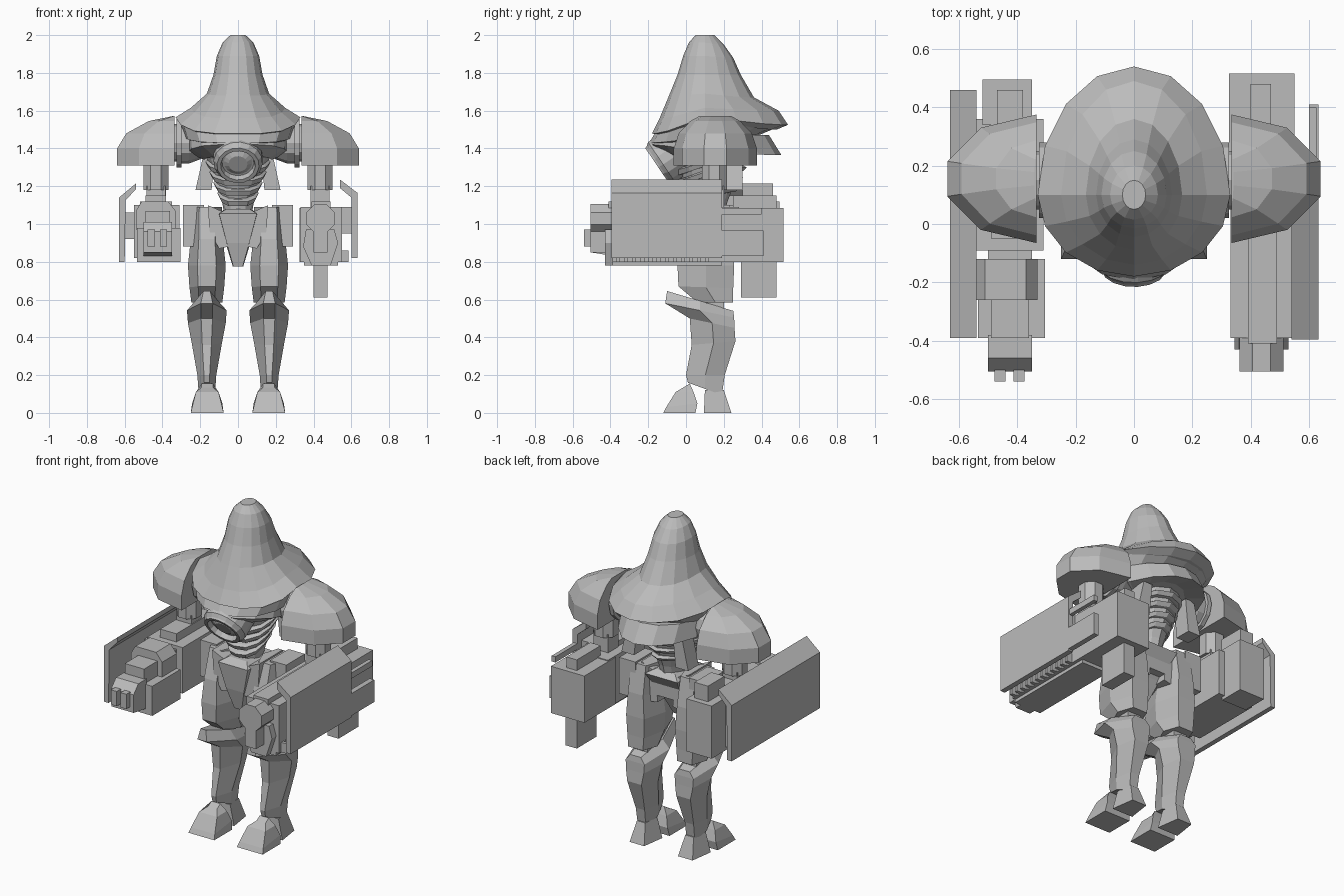
import bpy, bmesh, math
from mathutils import Vector

grey = bpy.data.materials.new("plain grey")
grey.diffuse_color = (0.5, 0.5, 0.5, 1)


def make(name, verts, faces, s=1):
    me = bpy.data.meshes.new(name)
    me.from_pydata([(x * s, y, z) for x, y, z in verts], [], faces)
    bm = bmesh.new()
    bm.from_mesh(me)
    bmesh.ops.recalc_face_normals(bm, faces=bm.faces)
    bm.to_mesh(me)
    bm.free()
    me.materials.append(grey)
    ob = bpy.data.objects.new(name, me)
    bpy.context.collection.objects.link(ob)
    return ob


def loft(name, rings, s=1):
    n = len(rings[0])
    faces = [(r * n + i, r * n + (i + 1) % n, (r + 1) * n + (i + 1) % n, (r + 1) * n + i)
             for r in range(len(rings) - 1) for i in range(n)]
    faces += [tuple(range(n)), tuple(range((len(rings) - 1) * n, len(rings) * n))]
    return make(name, [p for r in rings for p in r], faces, s)


def box(name, x0, x1, y0, y1, z0, z1, s=1):
    return loft(name, [[(x0, y0, z), (x1, y0, z), (x1, y1, z), (x0, y1, z)] for z in (z0, z1)], s)


def prism_y(name, prof, y0, y1, s=1):
    return loft(name, [[(x, y, z) for x, z in prof] for y in (y0, y1)], s)


def prism_x(name, prof, x0, x1, s=1):
    return loft(name, [[(x, y, z) for y, z in prof] for x in (x0, x1)], s)


def oval(w, yf, yb, zf, zs, zb, yc=0.1, n=16):
    """Egg-shaped ring with its own height at front, side and back."""
    out = []
    for i in range(n):
        a = 2 * math.pi * i / n
        c = math.cos(a)
        y = yc - (yc - yf) * c if c > 0 else yc - (yb - yc) * c
        z = zs + ((zf if c > 0 else zb) - zs) * min(1, abs(c) * 1.2)
        out.append((w * math.sin(a), y, z))
    return out


def limb(cx, yf, zf, yb, zb, w, front=0.3):
    """Six-sided limb section with a narrow front and back."""
    ym, zm = yf + (yb - yf) * 0.5, (zf + zb) / 2
    return [(cx - w * front, yf, zf), (cx + w * front, yf, zf), (cx + w, ym, zm),
            (cx + w * 0.6, yb, zb), (cx - w * 0.6, yb, zb), (cx - w, ym, zm)]


def tube(name, c, axis, steps, n=12, s=1):
    """Turned part: steps are (distance along axis, radius)."""
    d = Vector(axis).normalized()
    u = d.orthogonal().normalized()
    v = d.cross(u)
    rings = []
    for t, r in steps:
        rings.append([tuple(Vector(c) + d * t + u * r * math.cos(k) + v * r * math.sin(k))
                      for k in (2 * math.pi * (i + 0.5) / n for i in range(n))])
    return loft(name, rings, s)


# hood
loft("hood", [oval(*p) for p in (
    (.30, -.165, .48, 1.475, 1.55, 1.50), (.33, -.18, .54, 1.48, 1.565, 1.525),
    (.25, -.14, .49, 1.56, 1.615, 1.60), (.165, -.09, .36, 1.68, 1.69, 1.67),
    (.13, -.045, .29, 1.79, 1.79, 1.79), (.112, -.015, .25, 1.89, 1.89, 1.88),
    (.082, .015, .20, 1.96, 1.96, 1.95), (.04, .05, .15, 2.0, 2.0, 2.0))])
# collar tiers below the hood
loft("upper_collar", [oval(*p) for p in (
    (.31, -.165, .48, 1.48, 1.55, 1.51), (.285, -.195, .36, 1.43, 1.46, 1.46),
    (.2, -.1, .3, 1.42, 1.42, 1.44))])
loft("lower_collar", [oval(*p) for p in (
    (.27, -.16, .44, 1.45, 1.49, 1.47), (.265, -.195, .505, 1.42, 1.38, 1.365),
    (.18, -.12, .36, 1.36, 1.34, 1.40))])
# lens in the face
tube("lens_housing", (0, -.145, 1.315), (0, -.83, -.56),
     [(-.17, .13), (-.02, .13), (0, .115), (0.01, .112), (0.01, .092), (-.02, .085), (-.02, .075), (-.005, .05)], 16)

# torso and ribs
loft("torso", [oval(*p, n=12) for p in (
    (.07, .03, .2, 1.04, 1.04, 1.04), (.085, .02, .22, 1.12, 1.12, 1.12),
    (.12, -.02, .26, 1.22, 1.22, 1.22), (.17, -.06, .32, 1.36, 1.36, 1.40),
    (.2, -.08, .34, 1.46, 1.46, 1.46))])
for k in range(4):
    z, w = 1.14 + k * .055, .11 + k * .021
    loft("rib", [oval(w - .012, -.01 - k * .016, w + .15, z - .045, z, z + .03, n=12),
                 oval(w, -.025 - k * .016, w + .17, z - .02, z + .025, z + .05, n=12),
                 oval(w - .015, -.01 - k * .016, w + .15, z - .01, z + .035, z + .06, n=12)])

# pelvis
loft("pelvis", [[(-w, f, z), (w, f, z), (w * 1.1, b, z), (-w * 1.1, b, z)] for w, f, b, z in (
    (.025, .0, .08, .775), (.06, -.03, .14, .9), (.10, -.05, .24, 1.055), (.06, .0, .2, 1.08))])
box("hip_axle", -.2, .2, .08, .2, .92, 1.03)

for s in (1, -1):
    # hip parts
    prism_y("hip_wing", [(.07, 1.06), (.16, 1.1), (.15, .96), (.10, .87), (.05, .88)], -.02, .2, s)
    box("hip_plate", .18, .29, .05, .23, .88, 1.1, s)
    prism_y("back_panel", [(.12, 1.38), (.18, 1.38), (.225, 1.18), (.14, 1.18)], .2, .3, s)
    # legs
    loft("thigh", [limb(.165, *p, .5) for p in (
        (.02, 1.09, .22, 1.09, .08), (-.03, .92, .25, .92, .085), (-.045, .78, .255, .78, .1),
        (-.04, .67, .25, .66, .092), (.06, .585, .25, .585, .082))], s)
    box("knee_joint", .12, .21, .05, .2, .52, .62, s)
    loft("shin", [limb(.165, *p) for p in (
        (-.10, .645, .25, .54, .06), (-.11, .58, .255, .505, .105), (.02, .50, .257, .45, .10),
        (.03, .36, .262, .38, .08), (.0, .2, .205, .2, .05), (.01, .16, .19, .095, .045))], s)
    loft("toe", [[(.163 - w, f, z0), (.163 + w, f, z0), (.163 + w, b, z1), (.163 - w, b, z1)]
                 for w, f, b, z0, z1 in ((.087, -.12, .05, 0, 0), (.08, -.105, .06, .03, .05),
                                         (.06, -.055, .04, .11, .11), (.03, -.01, .02, .135, .155))], s)
    loft("heel", [[(.163 - w, f, z), (.163 + w, f, z), (.163 + w * .7, b, z), (.163 - w * .7, b, z)]
                  for w, f, b, z in ((.07, .095, .24, 0), (.04, .1, .2, .12))], s)

    # shoulder dome and joint
    base = [(0, -.22), (.19, -.175), (.305, -.06), (.305, .06), (.19, .175), (0, .22)]
    loft("shoulder", [[(.335 + x * kx, .155 + y * ky, z) for x, y in base] for z, kx, ky in (
        (1.31, 1, 1), (1.40, 1, 1), (1.48, .84, .88), (1.545, .45, .6), (1.572, .02, .38))], s)
    tube("shoulder_joint", (.18, .15, 1.43), (1, 0, 0),
         [(0, .08), (.08, .11), (.12, .11), (.12, .13), (.145, .13), (.145, .10), (.17, .10)], 12, s)
    # arm
    tube("upper_arm", (.435, .15, 1.18), (0, 0, 1), [(0, .072), (.15, .072)], 8, s)
    box("elbow", .385, .485, .1, .2, 1.08, 1.2, s)

# gun with shield plate, +x side
box("gun_body", .33, .55, -.39, .28, .8, 1.09)
box("gun_lower_bar", .35, .53, -.39, .19, .78, .82)
box("gun_rear", .325, .55, .21, .515, .8, 1.085)
box("gun_top_rail", .39, .49, -.41, .2, 1.08, 1.12)
box("gun_rear_top", .40, .47, .25, .48, 1.08, 1.15)
box("gun_stock_block", .40, .475, .29, .48, .61, .81)
tube("gun_barrel", (.437, -.35, 1.03), (0, -1, 0), [(0, .082), (.155, .082)], 8)
prism_y("gun_muzzle_lower", [(.36, .97), (.51, .97), (.53, .9), (.49, .78), (.39, .78), (.345, .88)], -.43, -.3)
box("gun_muzzle_core", .40, .475, -.505, -.38, .85, .98)
prism_y("gun_shield", [(.54, 1.235), (.632, 1.165), (.632, .82), (.60, .82), (.60, 1.14), (.54, 1.19)], -.395, .19)
box("shield_tail", .60, .632, .19, .41, .83, .965)
box("shield_tail_top", .60, .625, .19, .40, 1.05, 1.085)
box("shield_mount", .54, .61, -.1, .15, .95, 1.09)
for i in range(12):
    box("gun_cooling_fin", .55, .585, -.37 + i * .043, -.35 + i * .043, .8, .86)

# double barrel gun, -x side
box("cannon_body", .31, .55, -.09, .36, .82, 1.10, -1)
box("cannon_front", .305, .535, -.39, -.12, .80, .98, -1)
box("cannon_collar", .35, .50, -.13, -.08, .82, 1.08, -1)
prism_y("cannon_upper", [(.33, .97), (.33, 1.07), (.37, 1.12), (.51, 1.12), (.54, 1.07), (.54, .97)], -.26, -.12, -1)
box("cannon_top_block", .36, .49, -.39, -.2, .97, 1.07, -1)
box("cannon_top_rail", .38, .49, -.05, .3, 1.09, 1.15, -1)
box("cannon_rear", .35, .52, .34, .495, .8, 1.12, -1)
box("cannon_rear_top", .38, .47, .3, .46, 1.11, 1.215, -1)
prism_x("cannon_muzzle", [(-.38, .83), (-.505, .85), (-.505, .96), (-.46, 1.01), (-.38, 1.01)], .35, .50, -1)
for x in (.375, .44):
    box("cannon_prong", x, x + .038, -.54, -.5, .88, .97, -1)
prism_y("cannon_shield", [(.54, 1.215), (.63, 1.14), (.63, .80), (.60, .80), (.595, 1.125), (.54, 1.185)], -.39, .46, -1)
box("cannon_shield_mount", .53, .61, -.05, .25, .92, 1.06, -1)
